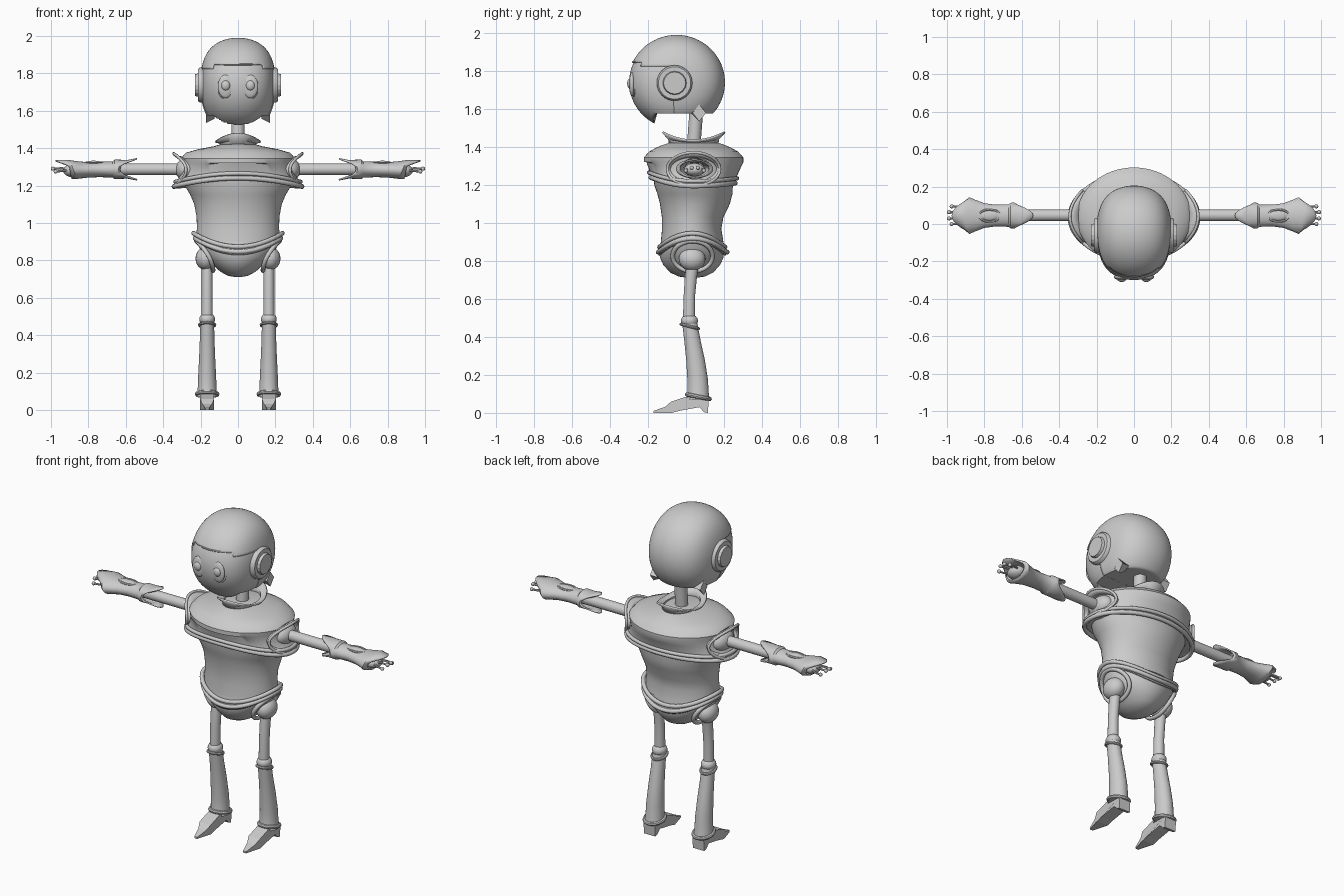
import bpy, bmesh, math
from mathutils import Vector
TAU = 2 * math.pi


def finish(name, bm, mirror=False, thick=0, smooth=40):
    bmesh.ops.recalc_face_normals(bm, faces=bm.faces)
    me = bpy.data.meshes.new(name)
    bm.to_mesh(me)
    bm.free()
    ob = bpy.data.objects.new(name, me)
    bpy.context.collection.objects.link(ob)
    bpy.ops.object.select_all(action='DESELECT')
    bpy.context.view_layer.objects.active = ob
    ob.select_set(True)
    if smooth:
        bpy.ops.object.shade_smooth_by_angle(angle=math.radians(smooth))
    if thick:
        m = ob.modifiers.new("Thickness", 'SOLIDIFY')
        m.thickness = thick
    if mirror:
        ob.modifiers.new("Mirror", 'MIRROR')
    return ob


def loft(name, rings, axis='Z', n=48, caps=True, **kw):
    """Rings are (t, c1, c2, r1, r2[, offset(cos, sin)]) along an axis."""
    bm = bmesh.new()
    rows = []
    for r in rings:
        row = []
        for i in range(n):
            c, s = math.cos(TAU * i / n), math.sin(TAU * i / n)
            t = r[0] + (r[5](c, s) if len(r) > 5 else 0)
            a, b = r[1] + r[3] * c, r[2] + r[4] * s
            row.append(bm.verts.new((a, b, t) if axis == 'Z' else (t, a, b)))
        rows.append(row)
    for p, q in zip(rows, rows[1:]):
        for i in range(n):
            j = (i + 1) % n
            bm.faces.new((p[i], p[j], q[j], q[i]))
    if caps:
        bm.faces.new(rows[0])
        bm.faces.new(rows[-1])
    return finish(name, bm, **kw)


def tube(name, pts, r, closed=True, n=10, **kw):
    """Round tube swept along points."""
    bm = bmesh.new()
    pts = [Vector(p) for p in pts]
    rows, m = [], len(pts)
    mid = sum(pts, Vector()) / m
    for i, p in enumerate(pts):
        a = pts[i - 1] if closed or i else p
        b = pts[(i + 1) % m] if closed or i < m - 1 else p
        d = (b - a).normalized()
        u = p - mid if closed else Vector((0.1, 0.2, 1))
        u = (u - d * u.dot(d)).normalized()
        v = d.cross(u)
        rows.append([bm.verts.new(p + r * (u * math.cos(TAU * k / n) + v * math.sin(TAU * k / n)))
                     for k in range(n)])
    for i in range(m if closed else m - 1):
        p, q = rows[i], rows[(i + 1) % m]
        for k in range(n):
            j = (k + 1) % n
            bm.faces.new((p[k], p[j], q[j], q[k]))
    if not closed:
        bm.faces.new(rows[0])
        bm.faces.new(rows[-1])
    return finish(name, bm, **kw)


def loop(f, n=64):
    return [f(math.cos(TAU * i / n), math.sin(TAU * i / n)) for i in range(n)]


def ball(name, loc, size, seg=24, mirror=True):
    bm = bmesh.new()
    bmesh.ops.create_uvsphere(bm, u_segments=seg, v_segments=seg // 2, radius=1)
    bmesh.ops.scale(bm, vec=size, verts=bm.verts)
    bmesh.ops.translate(bm, vec=loc, verts=bm.verts)
    return finish(name, bm, mirror=mirror)


def head_shell(name, k, keep=None, thick=0):
    """Narrowed sphere with an open-jaw underside."""
    bm = bmesh.new()
    bmesh.ops.create_uvsphere(bm, u_segments=96, v_segments=64, radius=1)
    for v in bm.verts:
        x, y, z = v.co
        x = 0.55 * x + 0.45 * math.sin(math.pi / 2 * x)
        v.co = (0.2 * k * x, -0.05 + 0.252 * k * y, 1.74 + 0.247 * k * z)
        if v.co.y > -0.165:
            v.co.z = max(v.co.z, 1.575)
    if keep:
        bad = [f for f in bm.faces if not keep(f.calc_center_median())]
        bmesh.ops.delete(bm, geom=bad, context='FACES')
    return finish(name, bm, thick=thick)


# Head and helmet with stepped brow
head_shell("face", 0.99)
head_shell("helmet", 1.012, lambda p: p.y > -0.06 or p.z > (1.85 if abs(p.x) < 0.13 else 1.825), 0.006)
brow = [(x, -0.05 - 0.255 * math.sqrt(1 - (x / 0.215) ** 2 - 0.19), 1.848) for x in
        [-0.13 + 0.02 * i for i in range(14)]]
tube("brow_edge", brow, 0.005, closed=False, n=6)
# Ear discs
loft("ear_cover", [(0.16, -0.06, 1.737, 0.095, 0.095), (0.205, -0.06, 1.737, 0.093, 0.093),
                   (0.214, -0.06, 1.737, 0.085, 0.085)], 'X', mirror=True)
loft("ear_button", [(0.2, -0.06, 1.737, 0.066, 0.066), (0.23, -0.06, 1.737, 0.058, 0.058)],
     'X', n=16, mirror=True, smooth=20)
# Nape flaps under the helmet
loft("nape_flap", [(0.125, 0.065, 1.58, 0.04, 0.022, lambda c, s: 0),
                   (0.17, 0.07, 1.58, 0.035, 0.045)], 'X', n=4, mirror=True, smooth=0)
# Eyes
ball("eye", (0.066, -0.284, 1.73), (0.042, 0.016, 0.062), 32)
tube("eye_rim", loop(lambda c, s: (0.066 + 0.042 * c, -0.285 + 0.02 * max(c, 0) ** 2 + 0.012 * s * s,
                                   1.73 + 0.063 * s), 32), 0.005, n=6, mirror=True)
ball("pupil", (0.066, -0.294, 1.735), (0.024, 0.016, 0.027), 20)

# Neck and flared collar
loft("neck", [(1.4, 0.035, 0.04, 0.001, 0.001), (1.4, 0, 0.04, 0.036, 0.036),
              (1.6, 0, 0.055, 0.036, 0.036)], n=24)
loft("collar", [(1.405, 0, 0.04, 0.085, 0.12),
                (1.43, 0, 0.04, 0.09, 0.125, lambda c, s: 0.015 * s * s),
                (1.44, 0, 0.04, 0.12, 0.16, lambda c, s: 0.042 * s * s)], caps=False, thick=0.01)

# Shoulder cape with arched hem
hem = lambda c, s: 0.045 * max(0, -s) ** 2 + 0.015 * max(0, s) ** 2
loft("cape", [(1.425, 0, 0.04, 0.08, 0.12), (1.41, 0, 0.04, 0.13, 0.165),
              (1.395, 0, 0.04, 0.21, 0.2), (1.375, 0, 0.04, 0.28, 0.235),
              (1.345, 0, 0.04, 0.305, 0.262), (1.32, 0, 0.04, 0.3, 0.262),
              (1.28, 0, 0.04, 0.3, 0.25, hem), (1.235, 0, 0.038, 0.32, 0.232, hem),
              (1.205, 0, 0.037, 0.34, 0.225, hem)], n=64)
for k, (z, rx, ry, r) in enumerate([(1.22, 0.335, 0.232, 0.011), (1.195, 0.342, 0.222, 0.013)]):
    tube(f"cape_hem_{k}", loop(lambda c, s: (rx * c, 0.037 + ry * s, z + hem(c, s))), r)
# Sleeve openings around the shoulder joints
tips = lambda c, s: 0.065 * s * s
loft("sleeve", [(0.23, 0.04, 1.285, 0.125, 0.07, tips), (0.255, 0.04, 1.285, 0.13, 0.075, tips),
                (0.275, 0.04, 1.283, 0.14, 0.088, tips)], 'X', caps=False, thick=0.012, mirror=True)
tube("sleeve_rim", loop(lambda c, s: (0.278 + tips(c, s), 0.04 + 0.138 * c, 1.283 + 0.088 * s)),
     0.008, mirror=True)
ball("shoulder_joint", (0.28, 0.05, 1.285), (0.055, 0.085, 0.06))

# Waisted torso
loft("torso", [(1.25, 0, 0.04, 0.3, 0.21), (1.2, 0, 0.04, 0.285, 0.207), (1.15, 0, 0.047, 0.255, 0.197),
               (1.1, 0, 0.047, 0.234, 0.184), (1.03, 0, 0.035, 0.221, 0.162),
               (0.97, 0, 0.03, 0.22, 0.156), (0.9, 0, 0.032, 0.225, 0.165)], n=64)
# Hip belt dipping at front and back
dip = lambda c, s: -0.072 * s * s
loft("belt", [(0.95, 0, 0.032, 0.232, 0.168, dip), (0.925, 0, 0.033, 0.238, 0.182, dip),
              (0.9, 0, 0.033, 0.222, 0.178, dip)], n=64, caps=False, thick=0.012)
tube("belt_top", loop(lambda c, s: (0.238 * c, 0.033 + 0.173 * s, 0.945 + dip(c, s))), 0.012)
tube("belt_bottom", loop(lambda c, s: (0.23 * c, 0.035 + 0.182 * s, 0.918 + dip(c, s))), 0.012)
# Pelvis
loft("pelvis", [(0.93, 0, 0.03, 0.222, 0.155), (0.87, 0, 0.03, 0.208, 0.17), (0.82, 0, 0.03, 0.178, 0.168),
                (0.78, 0, 0.03, 0.14, 0.15), (0.74, 0, 0.03, 0.095, 0.115),
                (0.718, 0, 0.03, 0.055, 0.07), (0.71, 0, 0.03, 0.01, 0.015)], n=48)
tube("hip_opening", loop(lambda c, s: (0.178 + 0.045 * s - 0.02 * c * c, 0.035 + 0.105 * c,
                                       0.825 + 0.08 * s), 40), 0.012, mirror=True)
ball("hip_joint", (0.172, 0.032, 0.81), (0.055, 0.07, 0.062))

# Legs
loft("thigh", [(0.8, 0.166, 0.038, 0.029, 0.034), (0.72, 0.165, 0.026, 0.029, 0.032),
               (0.62, 0.165, 0.018, 0.029, 0.03), (0.5, 0.165, 0.016, 0.03, 0.032)], n=24, mirror=True)
ball("knee", (0.165, 0.018, 0.485), (0.042, 0.045, 0.036))
tilt = lambda c, s: -0.012 * s
tube("knee_ring", loop(lambda c, s: (0.165 + 0.041 * c, 0.02 + 0.046 * s, 0.455 + tilt(c, s)), 32),
     0.008, n=8, mirror=True)
loft("shin", [(0.47, 0.165, 0.02, 0.037, 0.04), (0.38, 0.165, 0.034, 0.039, 0.043),
              (0.28, 0.165, 0.05, 0.043, 0.049), (0.18, 0.165, 0.061, 0.048, 0.054),
              (0.1, 0.165, 0.064, 0.051, 0.056), (0.07, 0.165, 0.064, 0.056, 0.062)],
     n=32, mirror=True)
tube("ankle_ring", loop(lambda c, s: (0.165 + 0.055 * c, 0.065 + 0.06 * s, 0.085 + tilt(c, s)), 32),
     0.011, n=8, mirror=True)
# Clawed feet from an extruded side profile
prof = [(0.115, 0), (0.12, 0.075), (0, 0.085), (-0.08, 0.058), (-0.11, 0.032), (-0.172, 0.01),
        (-0.172, 0), (-0.075, 0), (-0.03, 0.012), (0.07, 0.03), (0.095, 0.004)]
bm = bmesh.new()
sides = [[bm.verts.new((0.165 + d * (0.038 if y > -0.1 else 0.026 if y > -0.15 else 0.01), y, z))
          for y, z in prof] for d in (-1, 1)]
for s in sides:
    bm.faces.new(s)
for i in range(len(prof)):
    j = (i + 1) % len(prof)
    bm.faces.new((sides[0][i], sides[0][j], sides[1][j], sides[1][i]))
finish("foot", bm, mirror=True, smooth=0)

# Arms
loft("upper_arm", [(0.28, 0.046, 1.287, 0.031, 0.031), (0.66, 0.046, 1.287, 0.031, 0.031)],
     'X', n=24, mirror=True)
back = lambda c, s: -0.09 * s * s
front = lambda c, s: 0.075 * max(0, s) ** 2 - 0.01 * max(0, -s)
loft("forearm", [(0.63, 0.045, 1.287, 0.06, 0.06, back), (0.64, 0.045, 1.287, 0.07, 0.05, lambda c, s: -0.05 * s * s),
                 (0.66, 0.045, 1.287, 0.068, 0.052), (0.67, 0.045, 1.286, 0.06, 0.043),
                 (0.74, 0.045, 1.286, 0.058, 0.041), (0.8, 0.045, 1.284, 0.066, 0.041),
                 (0.85, 0.045, 1.283, 0.085, 0.046), (0.88, 0.045, 1.285, 0.098, 0.051, lambda c, s: 0.02 * s),
                 (0.9, 0.045, 1.286, 0.08, 0.05, front)], 'X', n=40, caps=False, thick=0.008, mirror=True)
# Oval dial on the forearm
ball("forearm_dial", (0.772, 0.045, 1.32), (0.052, 0.027, 0.013))
tube("dial_rim", loop(lambda c, s: (0.772 + 0.057 * c, 0.045 + 0.032 * s, 1.322), 32), 0.006, n=6, mirror=True)
# Palm and ball-tipped fingers
ball("palm", (0.885, 0.045, 1.28), (0.05, 0.055, 0.035))
for i, (y, z, x) in enumerate([(0.0, 1.275, 0.975), (0.03, 1.29, 0.989), (0.063, 1.29, 0.989), (0.094, 1.275, 0.975)]):
    tube(f"finger_{i}", [(0.9, 0.045 + (y - 0.045) * 0.7, 1.283), (0.94, y, z + 0.003), (x, y, z)],
         0.006, closed=False, n=8, mirror=True)
    ball(f"fingertip_{i}", (x, y, z), (0.011, 0.011, 0.011), 12)
